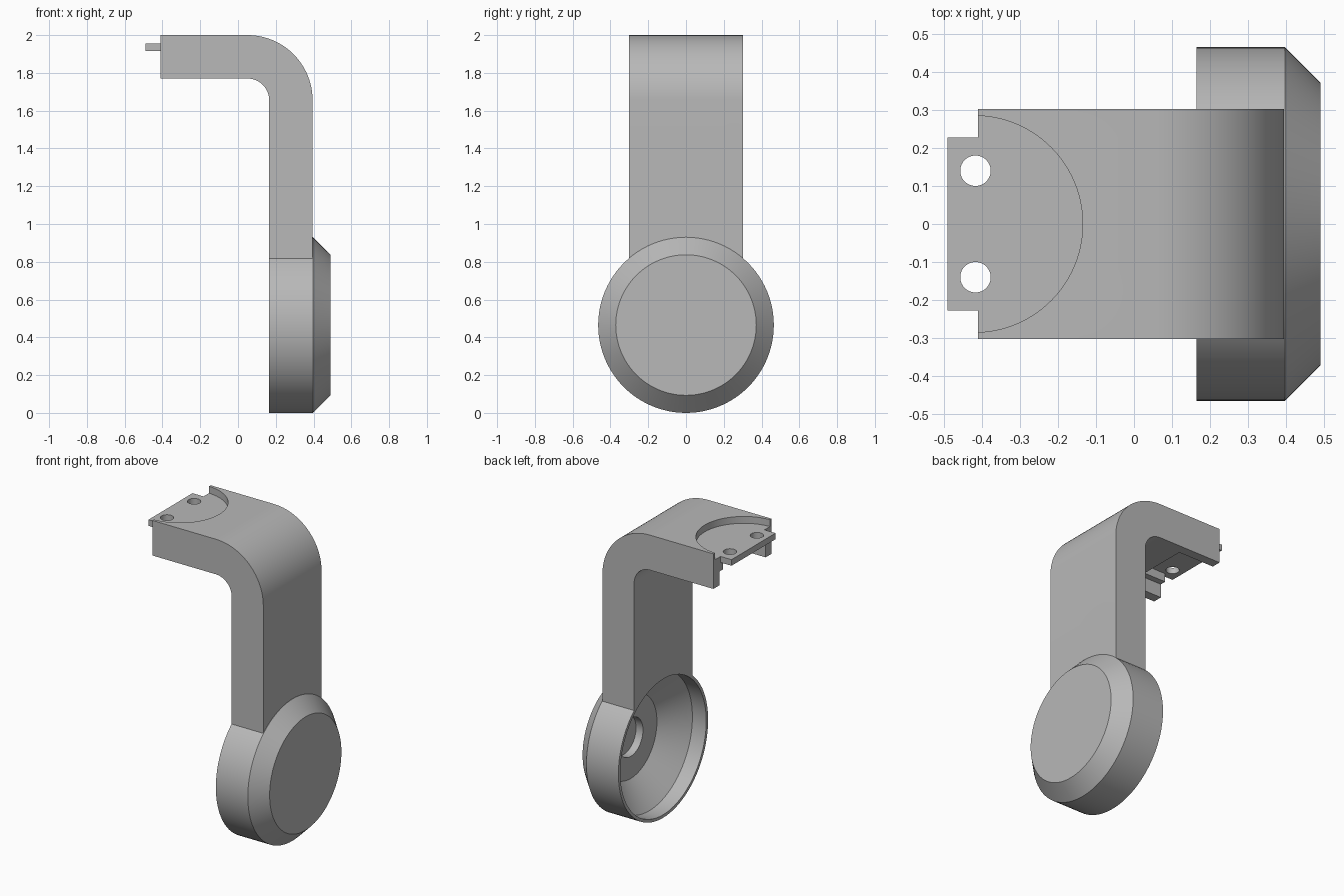
import bpy, bmesh, math
from mathutils import Matrix, Vector

cube = bpy.data.objects.get("Cube")
if cube:
    bpy.data.objects.remove(cube, do_unlink=True)

grey = bpy.data.materials.new("plain grey")
grey.use_nodes = True
GREY = (0.48, 0.48, 0.48, 1)
grey.diffuse_color = GREY
grey.node_tree.nodes["Principled BSDF"].inputs["Base Color"].default_value = GREY


def finish(bm, name):
    bmesh.ops.recalc_face_normals(bm, faces=bm.faces)
    mesh = bpy.data.meshes.new(name)
    bm.to_mesh(mesh)
    bm.free()
    mesh.materials.append(grey)
    ob = bpy.data.objects.new(name, mesh)
    bpy.context.collection.objects.link(ob)
    return ob


def box(name, x, y, z):
    bm = bmesh.new()
    bmesh.ops.create_cube(bm, size=1)
    for v in bm.verts:
        v.co = Vector([(a + b) / 2 + c * (b - a) for (a, b), c in zip((x, y, z), v.co)])
    return finish(bm, name)


def cylinder(name, centre, radius, depth, axis="Z"):
    bm = bmesh.new()
    turn = Matrix.Rotation(math.pi / 2, 4, "Y") if axis == "X" else Matrix()
    bmesh.ops.create_cone(bm, cap_ends=True, segments=96, radius1=radius, radius2=radius,
                          depth=depth, matrix=Matrix.Translation(centre) @ turn)
    return finish(bm, name)


def select(ob):
    bpy.ops.object.select_all(action="DESELECT")
    ob.select_set(True)
    bpy.context.view_layer.objects.active = ob


def combine(ob, other, operation):
    select(ob)
    mod = ob.modifiers.new("combine", "BOOLEAN")
    mod.operation, mod.object, mod.solver = operation, other, "EXACT"
    bpy.ops.object.modifier_apply(modifier=mod.name)
    bpy.data.objects.remove(other, do_unlink=True)


# Bent arm: side profile with concentric inner and outer bends
BEND_X, BEND_Z, HALF = 0.05, 1.655, 0.302


def bend(radius):
    steps = [math.pi / 2 * i / 24 for i in range(25)]
    return [(BEND_X + radius * math.sin(a), BEND_Z + radius * math.cos(a)) for a in steps]


outline = [(-0.41, 2.0)] + bend(0.345) + [(0.395, 0.5), (0.165, 0.5)]
outline += bend(0.115)[::-1] + [(-0.41, 1.77)]
bm = bmesh.new()
side = bm.faces.new([bm.verts.new((x, -HALF, z)) for x, z in outline])
new = bmesh.ops.extrude_face_region(bm, geom=[side])["geom"]
bmesh.ops.translate(bm, vec=(0, 2 * HALF, 0),
                    verts=[g for g in new if isinstance(g, bmesh.types.BMVert)])
arm = finish(bm, "bent_arm")

# Mounting tab, round top recess, stepped underside slot and screw holes
combine(arm, box("tab", (-0.49, -0.35), (-0.228, 0.228), (1.915, 1.955)), "UNION")
combine(arm, cylinder("recess", (-0.42, 0, 2.055), 0.285, 0.2), "DIFFERENCE")
combine(arm, box("upper_slot", (-0.6, -0.15), (-0.2, 0.2), (1.84, 1.915)), "DIFFERENCE")
combine(arm, box("lower_slot", (-0.6, -0.15), (-0.24, 0.24), (1.7, 1.86)), "DIFFERENCE")
for y in (-0.14, 0.14):
    combine(arm, cylinder("hole", (-0.417, y, 1.93), 0.04, 0.3), "DIFFERENCE")

# Lower end of the arm follows the round cup
DISC_Z = 0.465
combine(arm, cylinder("cup_clearance", (0.28, 0, DISC_Z), 0.455, 0.6, "X"), "DIFFERENCE")

# Round cup: bevelled outside, conical hollow with a central bore
profile = [(0.49, 0), (0.49, 0.372), (0.397, 0.465), (0.165, 0.465), (0.165, 0.445),
           (0.265, 0.445), (0.4, 0.27), (0.4, 0.125), (0.45, 0.125), (0.45, 0)]
bm = bmesh.new()
points = [bm.verts.new((x, 0, DISC_Z + r)) for x, r in profile]
edges = [bm.edges.new(pair) for pair in zip(points, points[1:])]
bmesh.ops.spin(bm, geom=points + edges, cent=(0, 0, DISC_Z), axis=(1, 0, 0),
               angle=2 * math.pi, steps=96, use_merge=True)
bmesh.ops.remove_doubles(bm, verts=bm.verts, dist=0.0001)
cup = finish(bm, "round_cup")

for ob in (arm, cup):
    select(ob)
    bpy.ops.object.shade_smooth_by_angle(angle=math.radians(25))
